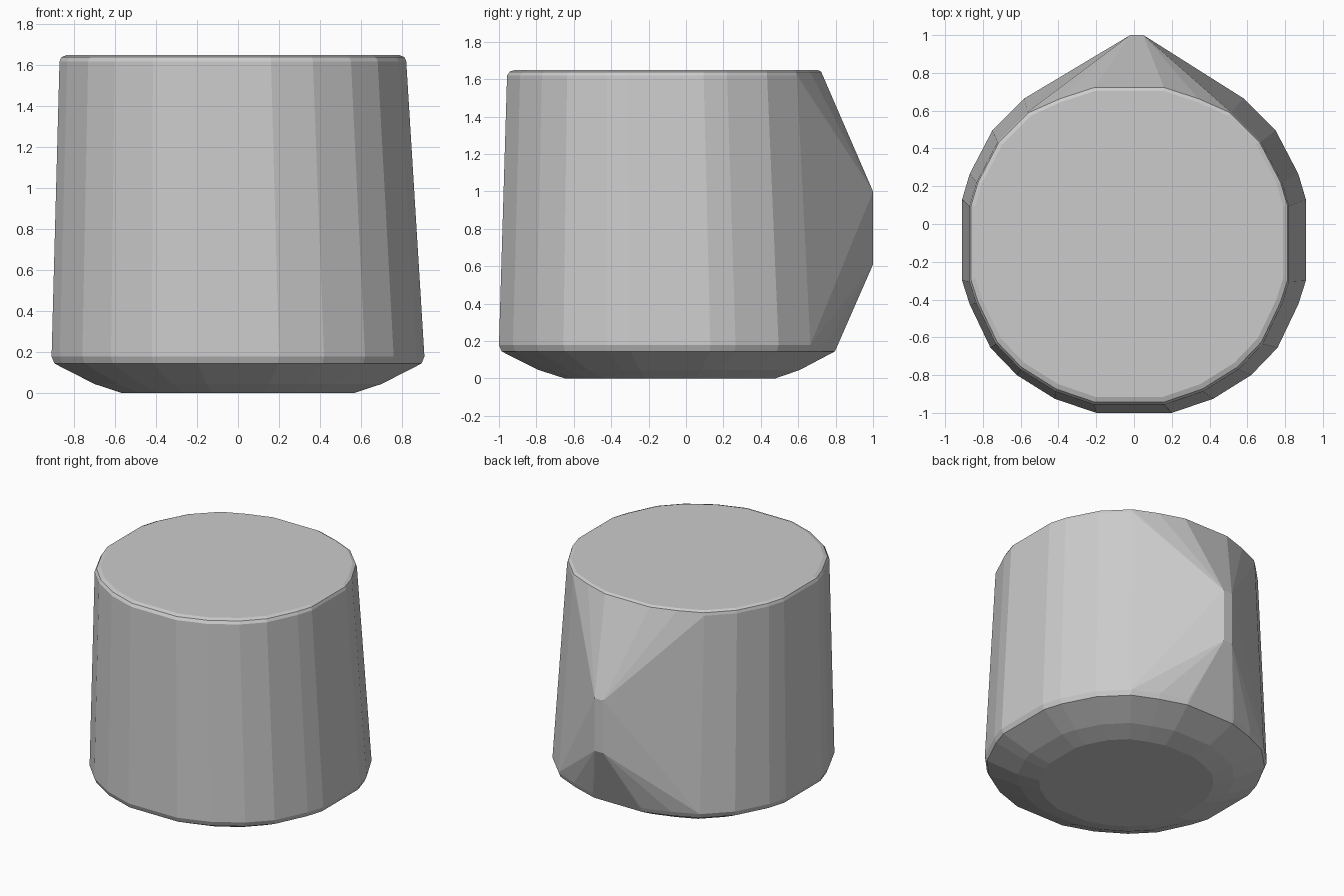
import bpy
import bmesh

cube = bpy.data.objects.get("Cube")
if cube:
    bpy.data.objects.remove(cube, do_unlink=True)

# One plain grey for the whole solid
grey = bpy.data.materials.new("plain grey")
grey.use_nodes = True
colour = (0.6, 0.6, 0.6, 1)
grey.diffuse_color = colour
grey.node_tree.nodes["Principled BSDF"].inputs["Base Color"].default_value = colour

# Right half of the many-sided outline, about the body's own axis
half_outline = [
    (0.2, -0.905), (0.42, -0.83), (0.62, -0.705), (0.76, -0.56),
    (0.87, -0.33), (0.91, -0.205), (0.91, 0.225), (0.87, 0.36),
    (0.75, 0.59), (0.58, 0.76), (0.4, 0.84), (0.2, 0.905),
]
outline = half_outline + [(-x, y) for x, y in half_outline]

# Body levels from foot to rim: height, scale, axis x, axis y
levels = [
    (0, 0.62, 0, -0.085),
    (0.045, 0.77, 0, -0.09),
    (0.145, 0.985, 0, -0.095),
    (0.18, 1, 0, -0.095),
    (1.62, 0.93, -0.025, -0.115),
    (1.64, 0.92, -0.025, -0.11),
    (1.65, 0.895, -0.025, -0.105),
]


def add_level(bm, z, scale, axis_x, axis_y):
    for x, y in outline:
        bm.verts.new((axis_x + x * scale, axis_y + y * scale, z))


bm = bmesh.new()
for level in levels:
    add_level(bm, *level)

# Ridge at the back, where the hull wraps out to a narrow upright edge
for x in (-0.02, 0.05):
    for z in (0.61, 1.0):
        bm.verts.new((x, 1.0, z))

# Stretch one tight skin over the levels and the ridge
hull = bmesh.ops.convex_hull(bm, input=bm.verts)
spare = {g for g in hull["geom_interior"] + hull["geom_unused"]
         if isinstance(g, bmesh.types.BMVert)}
bmesh.ops.delete(bm, geom=list(spare), context="VERTS")
bmesh.ops.dissolve_limit(bm, angle_limit=0.01, verts=bm.verts, edges=bm.edges)
bmesh.ops.recalc_face_normals(bm, faces=bm.faces)

mesh = bpy.data.meshes.new("tapered_body")
bm.to_mesh(mesh)
bm.free()
mesh.materials.append(grey)
body = bpy.data.objects.new("tapered_body", mesh)
bpy.context.collection.objects.link(body)
